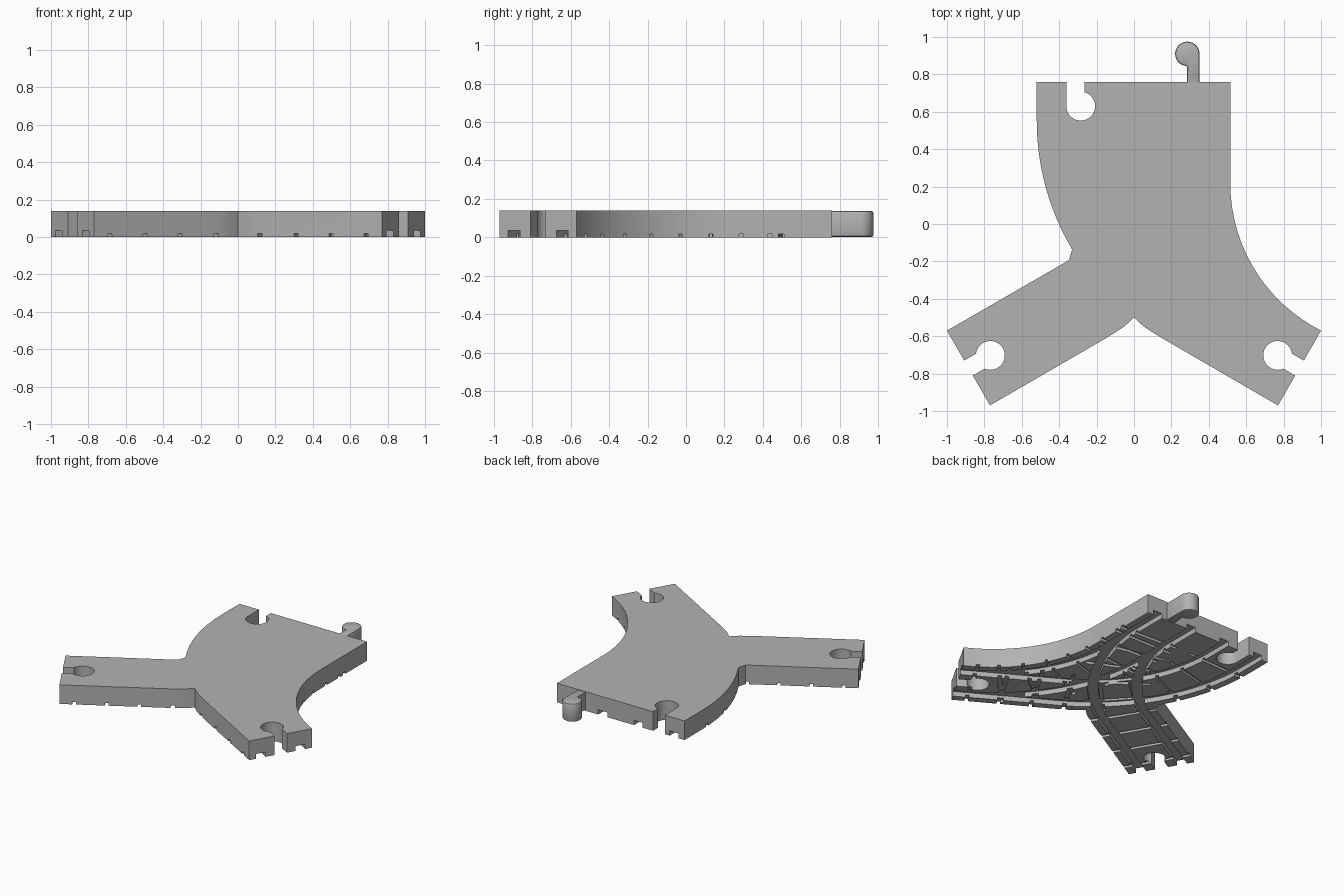
import bpy, bmesh
from math import radians, sin, cos, pi
from mathutils import Vector, Matrix

cube = bpy.data.objects.get("Cube")
if cube:
    bpy.data.objects.remove(cube, do_unlink=True)

HEIGHT = 0.14
RADIUS = 1.11          # track centreline
HALF = 0.23            # half track width
BEND = radians(60)
ARC = RADIUS * BEND

grey = bpy.data.materials.new("light_grey")
grey.use_nodes = True
grey.diffuse_color = (0.45, 0.45, 0.45, 1)
grey.node_tree.nodes["Principled BSDF"].inputs["Base Color"].default_value = grey.diffuse_color


def prisms(name, outlines, z0, z1):
    """One object made of upright prisms over the given outlines."""
    bm = bmesh.new()
    for outline in outlines:
        face = bm.faces.new([bm.verts.new((p[0], p[1], z0)) for p in outline])
        new = bmesh.ops.extrude_face_region(bm, geom=[face])["geom"]
        verts = [v for v in new if isinstance(v, bmesh.types.BMVert)]
        bmesh.ops.translate(bm, verts=verts, vec=(0, 0, z1 - z0))
    bmesh.ops.recalc_face_normals(bm, faces=bm.faces)
    mesh = bpy.data.meshes.new(name)
    bm.to_mesh(mesh)
    bm.free()
    obj = bpy.data.objects.new(name, mesh)
    bpy.context.collection.objects.link(obj)
    mesh.materials.append(grey)
    return obj


def apply(obj, mod):
    bpy.context.view_layer.objects.active = obj
    bpy.ops.object.modifier_apply(modifier=mod.name)


def cut(obj, cutter):
    cutter.hide_render = True
    mod = obj.modifiers.new("cut", "BOOLEAN")
    mod.operation, mod.solver, mod.object = "DIFFERENCE", "EXACT", cutter
    apply(obj, mod)
    bpy.data.objects.remove(cutter, do_unlink=True)


def arc(cx, cy, r, start, end, steps):
    angles = [radians(start + (end - start) * i / steps) for i in range(steps + 1)]
    return [Vector((cx + r * cos(a), cy + r * sin(a))) for a in angles]


class Track:
    """Straight lead-in, 60 degree bend, straight arm; u is length along it."""
    def __init__(self, cx, cy, side, arm):
        self.c, self.side, self.arm = Vector((cx, cy)), side, arm

    def at(self, u, r):
        a = min(max(u / RADIUS, 0), BEND)
        p = self.c - Vector((self.side * cos(a), sin(a))) * r
        return p + Vector((self.side * sin(a), -cos(a))) * (u - a * RADIUS)

    def edge(self, r, u0, u1):
        us = [u0] + [ARC * i / 16 for i in range(17)] + [u1]
        return [self.at(u, r) for u in us]

    def rails(self):
        u0, u1 = self.c.y - 0.79, ARC + self.arm + 0.03
        return [self.edge(RADIUS + o - 0.035, u0, u1) + self.edge(RADIUS + o + 0.035, u0, u1)[::-1]
                for o in (-0.145, 0.145)]

    def ties(self, us):
        lo, hi, w = RADIUS - 0.24, RADIUS + 0.24, 0.0125
        return [[self.at(u - w, lo), self.at(u + w, lo), self.at(u + w, hi), self.at(u - w, hi)]
                for u in us]


cross_right = Track(0.82, 0.55, 1, 0.716)
cross_left = Track(-0.82, 0.55, -1, 0.716)
side_bend = Track(1.395, 0.217, 1, 0.052)

# Body outline, clockwise from the back right corner
inner, outer = RADIUS - HALF, RADIUS + HALF
outline = [(0.515, 0.76)]
outline += [side_bend.at(ARC * i / 14, inner) for i in range(15)]
outline += [(1.0, -0.57), (0.77, -0.97)]
fork = [cross_right.at(RADIUS * radians(a), outer) for a in (60, 57, 55)]
outline += fork + [(0, -0.5)] + [(-p.x, p.y) for p in reversed(fork)]
outline += [(-0.77, -0.97), (-1.0, -0.57)]
outline += [cross_left.at(RADIUS * radians(a), inner) for a in (60, 57.5)]
outline += [cross_right.at(RADIUS * radians(30.8) * (1 - i / 8), outer) for i in range(9)]
outline += [(-0.52, 0.76)]
body = prisms("track_body", [outline], 0, HEIGHT)


# Keyhole sockets: round hole with a slot out to the end face
def socket(x, y, turn, depth, start, end, slot_left, slot_right):
    pts = arc(0, -depth, 0.077, start, end, 28)
    pts += [Vector((slot_right, 0.05)), Vector((slot_left, 0.05))]
    rot = Matrix.Rotation(radians(turn), 2)
    return [rot @ p + Vector((x, y)) for p in pts]


sockets = [
    socket(-0.285, 0.76, 0, 0.13, 180, 435, -0.077, 0.02),
    socket(-0.885, -0.77, 120, 0.135, 126.7, 413.3, -0.046, 0.046),
    socket(0.885, -0.77, -120, 0.135, 126.7, 413.3, -0.046, 0.046),
]
cut(body, prisms("socket_cutter", sockets, -0.1, 0.3))

# Rail grooves and narrower tie grooves on the underside
cross_ties = [0.045 + 0.217 * i for i in range(9)]
bend_ties = [-0.22, -0.07] + [0.11 + 0.205 * i for i in range(5)]
for track, ties in ((cross_right, cross_ties), (cross_left, cross_ties), (side_bend, bend_ties)):
    cut(body, prisms("rail_cutter", track.rails(), -0.05, 0.035))
    cut(body, prisms("tie_cutter", track.ties(ties), -0.05, 0.018))

# Connector peg with rounded rims
peg_outline = [(0.283, 0.75), (0.35, 0.75)] + arc(0.285, 0.91, 0.065, 0, 270, 27)
peg = prisms("connector_peg", [peg_outline], 0.003, HEIGHT - 0.003)
bevel = peg.modifiers.new("rim", "BEVEL")
bevel.width, bevel.segments, bevel.limit_method = 0.01, 2, "ANGLE"
bevel.angle_limit = radians(60)
apply(peg, bevel)

# Smooth curved walls, keep corners crisp
for obj in (body, peg):
    bpy.ops.object.select_all(action="DESELECT")
    obj.select_set(True)
    bpy.context.view_layer.objects.active = obj
    bpy.ops.object.shade_smooth_by_angle(angle=radians(25))
